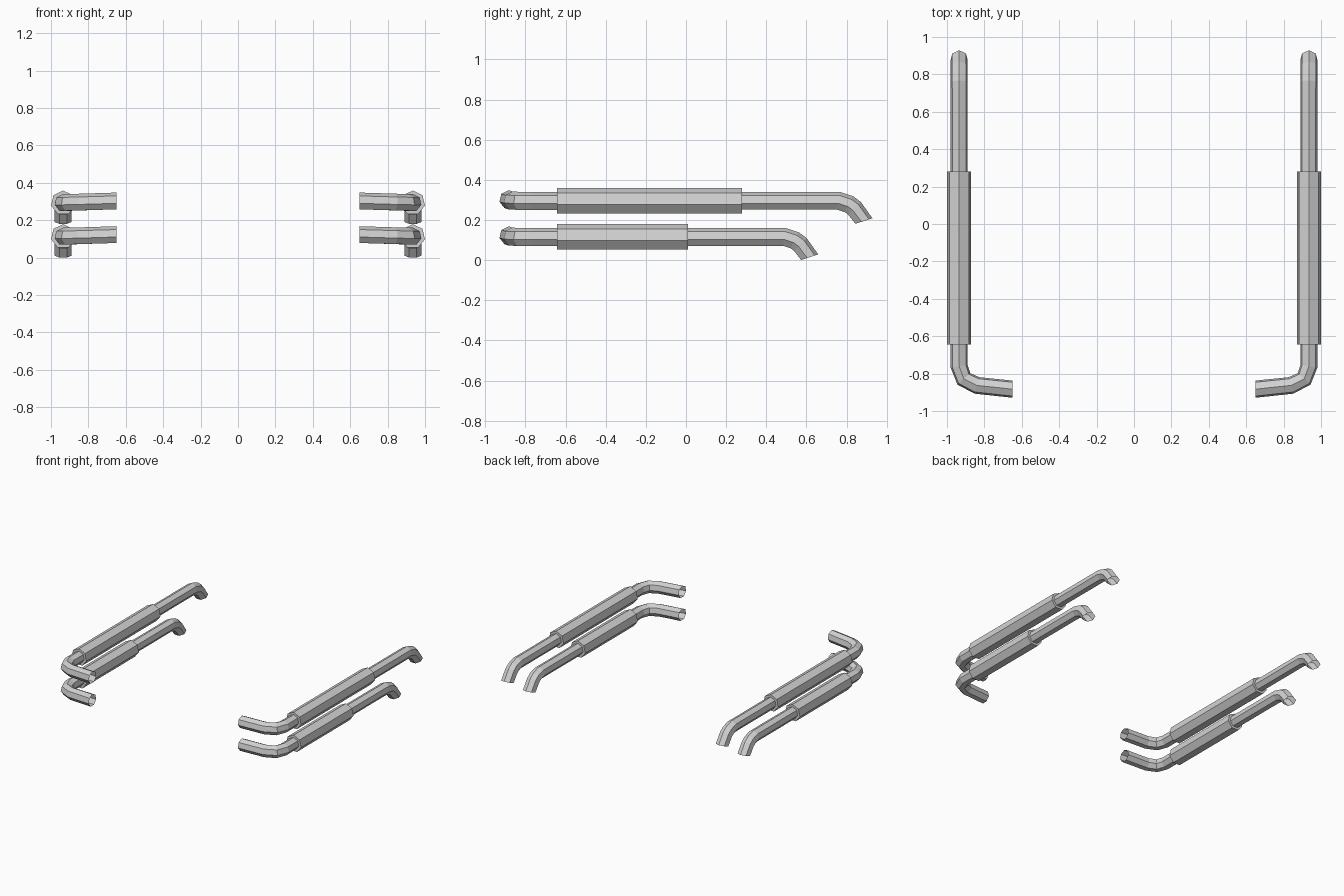
import bpy, bmesh, math
from mathutils import Vector

old = bpy.data.objects.get("Cube")
if old:
    bpy.data.objects.remove(old, do_unlink=True)

SIDES = 7
PIPE_R, MUFFLER_R = 0.047, 0.066
AXIS_X, AXIS_Z = 0.935, 0.293

steel = bpy.data.materials.new("light grey steel")
steel.use_nodes = True
grey = (0.64, 0.64, 0.64, 1)
steel.diffuse_color = grey
steel.node_tree.nodes["Principled BSDF"].inputs["Base Color"].default_value = grey


def sweep(name, path, radius, first=None, last=None, capped=False):
    """Sweep a faceted ring, one corner up, along a path of points."""
    pts = [Vector(p) for p in path]
    bm = bmesh.new()
    rings = []
    for i, p in enumerate(pts):
        before = (p - pts[i - 1]).normalized() if i else Vector()
        after = (pts[i + 1] - p).normalized() if i < len(pts) - 1 else Vector()
        tangent = (before + after).normalized()
        if i == 0 and first:
            tangent = Vector(first).normalized()
        if i == len(pts) - 1 and last:
            tangent = Vector(last).normalized()
        side = tangent.cross(Vector((0, 0, 1))).normalized()
        up = side.cross(tangent)
        ring = []
        for k in range(SIDES):
            a = math.pi / 2 + math.tau * k / SIDES
            ring.append(bm.verts.new(p + radius * (side * math.cos(a) + up * math.sin(a))))
        rings.append(ring)
    for a, b in zip(rings, rings[1:]):
        for k in range(SIDES):
            n = (k + 1) % SIDES
            bm.faces.new((a[k], a[n], b[n], b[k]))
    if capped:
        bm.faces.new(rings[0])
        bm.faces.new(rings[-1])
    bmesh.ops.recalc_face_normals(bm, faces=bm.faces)
    mesh = bpy.data.meshes.new(name)
    bm.to_mesh(mesh)
    bm.free()
    mesh.materials.append(steel)
    obj = bpy.data.objects.new(name, mesh)
    bpy.context.collection.objects.link(obj)


# Each side has a long upper pipe and a shorter lower one
for side_name, s in (("left", 1), ("right", -1)):
    for level, drop, shorter in (("upper", 0, 0), ("lower", 0.18, 0.27)):
        x, z = s * AXIS_X, AXIS_Z - drop
        tail = 0.76 - shorter
        # Open pipe: inward inlet, front elbow, straight run, down-turned outlet
        path = [
            (s * 0.65, -0.883, z + 0.008),
            (s * 0.84, -0.863, z + 0.002),
            (s * 0.91, -0.828, z),
            (x, -0.76, z),
            (x, tail, z),
            (x, tail + 0.05, z - 0.016),
            (x, tail + 0.077, z - 0.036),
            (x, tail + 0.124, z - 0.099),
        ]
        sweep(f"{side_name}_{level}_pipe", path, PIPE_R,
              first=(s, 0, 0), last=(0, 0.31, -0.95))
        # Thick muffler around the straight run
        sweep(f"{side_name}_{level}_muffler",
              [(x, -0.643, z), (x, 0.28 - shorter, z)], MUFFLER_R, capped=True)
